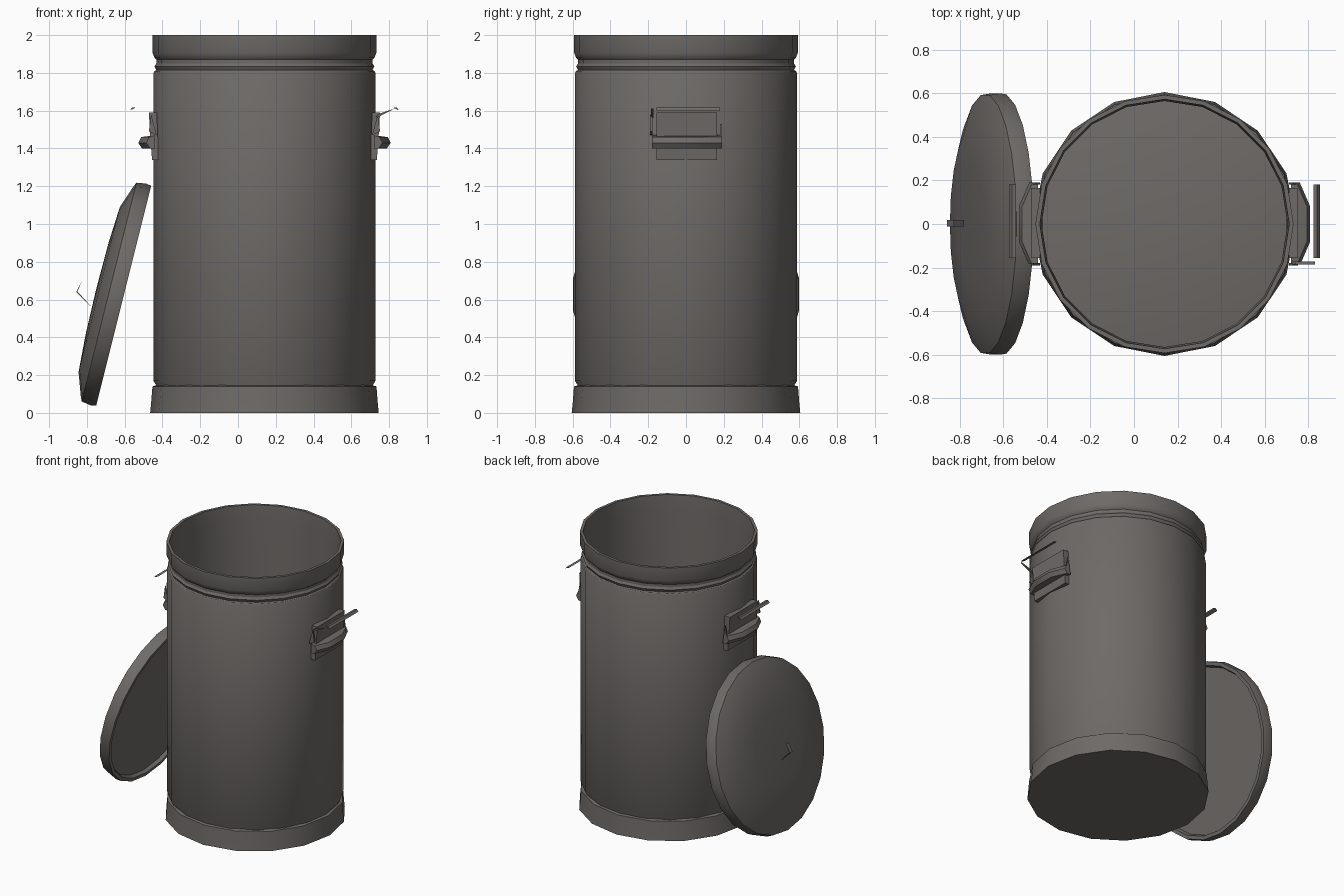
import bpy
import bmesh
import math
from mathutils import Vector

cube = bpy.data.objects.get("Cube")
if cube:
    bpy.data.objects.remove(cube, do_unlink=True)

CAN_X = 0.14

metal = bpy.data.materials.new("warm grey metal")
metal.use_nodes = True
GREY = (0.155, 0.144, 0.135, 1)
metal.diffuse_color = GREY
metal.node_tree.nodes["Principled BSDF"].inputs["Base Color"].default_value = GREY


def finish(name, bm, angle=32):
    """Turn a bmesh into a shaded, coloured object."""
    bmesh.ops.recalc_face_normals(bm, faces=bm.faces)
    mesh = bpy.data.meshes.new(name)
    bm.to_mesh(mesh)
    bm.free()
    obj = bpy.data.objects.new(name, mesh)
    bpy.context.collection.objects.link(obj)
    mesh.materials.append(metal)
    bpy.ops.object.select_all(action="DESELECT")
    obj.select_set(True)
    bpy.context.view_layer.objects.active = obj
    bpy.ops.object.shade_smooth_by_angle(angle=math.radians(angle))
    return obj


def lathe(name, profile, sides):
    """Spin a (radius, height) profile that starts and ends on the axis."""
    bm = bmesh.new()
    verts = [bm.verts.new((r, 0, z)) for r, z in profile]
    edges = [bm.edges.new(pair) for pair in zip(verts, verts[1:])]
    bmesh.ops.spin(bm, geom=verts + edges, axis=(0, 0, 1), cent=(0, 0, 0),
                   angle=math.tau, steps=sides, use_duplicate=False)
    bmesh.ops.remove_doubles(bm, verts=bm.verts, dist=0.0005)
    return finish(name, bm)


def loft(name, sections):
    """Skin a list of equal-length point loops and cap both ends."""
    bm = bmesh.new()
    loops = [[bm.verts.new(p) for p in s] for s in sections]
    for a, b in zip(loops, loops[1:]):
        for i in range(len(a)):
            j = (i + 1) % len(a)
            bm.faces.new((a[i], a[j], b[j], b[i]))
    bm.faces.new(loops[0])
    bm.faces.new(loops[-1])
    return finish(name, bm)


def prism(name, outline, y0, y1, side=1):
    """Extrude an outline (distance from can axis, height) along y."""
    return loft(name, [[(CAN_X + side * d, y, z) for d, z in outline]
                       for y in (y0, y1)])


# Can shell: outer wall, grooved neck, rim, inner wall and floor
can = lathe("can_body", [
    (0, 0.03), (0.57, 0.03), (0.57, 0.14), (0.588, 0.17), (0.588, 1.80),
    (0.582, 1.81), (0.572, 1.815), (0.582, 1.835), (0.572, 1.85),
    (0.572, 1.87), (0.582, 1.88), (0.592, 1.905), (0.592, 2.0),
    (0.572, 2.0), (0.564, 1.88), (0.564, 0.05), (0, 0.05)], 20)
can.location.x = CAN_X

# Flared foot
foot = lathe("foot_skirt", [
    (0, 0), (0.605, 0), (0.6, 0.05), (0.593, 0.14), (0.57, 0.147), (0, 0.147)], 16)
foot.location.x = CAN_X

# Leaning lid with a shallow hollow underneath
lid = lathe("lid", [
    (0, 0.025), (0.565, 0.025), (0.575, 0), (0.6, 0), (0.605, 0.03),
    (0.597, 0.08), (0.57, 0.092), (0.45, 0.134), (0.25, 0.146), (0, 0.15)], 22)
lid.location = (-0.605, 0, 0.62)
lid.rotation_euler.y = -math.atan2(0.97, 0.2425)

# Thin bent strip on top of the lid
strip = [(-0.825, 0.7), (-0.857, 0.64), (-0.78, 0.565), (-0.85, 0.643)]
prism("lid_grip", [(x - CAN_X, z) for x, z in strip], -0.012, 0.018)

# Side handles
for side, label in ((1, "left"), (-1, "right")):
    prism(label + "_handle_plate",
          [(0.56, 1.34), (0.595, 1.34), (0.605, 1.47), (0.612, 1.59), (0.57, 1.59)],
          -0.155, 0.165, side)

    # Bulging grip, deepest in the middle
    sections = []
    for y, depth in ((-0.18, 0.625), (-0.08, 0.668), (0.08, 0.668), (0.19, 0.62)):
        sections.append([(CAN_X + side * d, y, z) for d, z in (
            (0.58, 1.40), (depth - 0.02, 1.40), (depth, 1.43),
            (depth - 0.015, 1.46), (0.58, 1.47))])
    loft(label + "_handle_grip", sections)

    # Loose bail bar
    prism(label + "_bail_bar", [(0.682, 1.615), (0.712, 1.602), (0.70, 1.617)],
          -0.155, 0.18, side)

    # Thin end brackets
    prism(label + "_front_bracket", [(0.57, 1.47), (0.612, 1.49), (0.60, 1.58)],
          -0.19, -0.178, side)
    prism(label + "_back_bracket", [(0.57, 1.40), (0.61, 1.42), (0.59, 1.53)],
          0.18, 0.19, side)

# Slender link from the plate to the bail
prism("left_bail_link", [(0.585, 1.565), (0.61, 1.57), (0.69, 1.612), (0.61, 1.585)],
      -0.185, -0.172)
